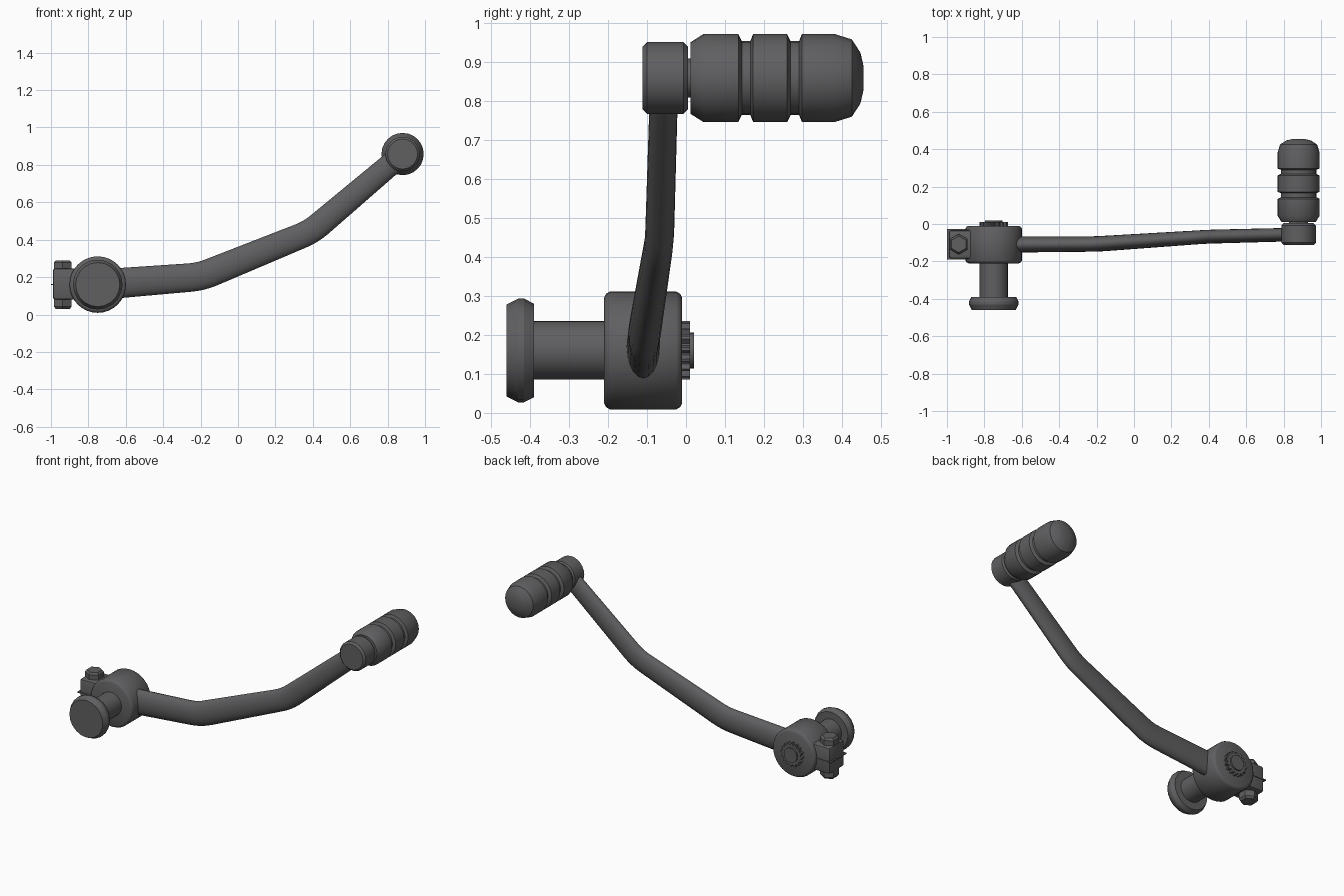
import bpy, bmesh
from math import sin, cos, pi, radians
from mathutils import Vector

cube = bpy.data.objects.get("Cube")
if cube:
    bpy.data.objects.remove(cube, do_unlink=True)

steel = bpy.data.materials.new("dark_grey_steel")
steel.use_nodes = True
GREY = (0.115, 0.115, 0.12, 1)
steel.diffuse_color = GREY
steel.node_tree.nodes["Principled BSDF"].inputs["Base Color"].default_value = GREY


def finish(name, bm, angle=35):
    """Turn a bmesh into a shaded object."""
    bmesh.ops.recalc_face_normals(bm, faces=bm.faces)
    mesh = bpy.data.meshes.new(name)
    bm.to_mesh(mesh)
    bm.free()
    mesh.materials.append(steel)
    mesh.shade_smooth()
    mesh.set_sharp_from_angle(angle=radians(angle))
    obj = bpy.data.objects.new(name, mesh)
    bpy.context.collection.objects.link(obj)
    return obj


def loft(name, rings, angle=35):
    """Skin a row of equal point rings and cap both ends."""
    bm = bmesh.new()
    loops = [[bm.verts.new(p) for p in ring] for ring in rings]
    n = len(loops[0])
    for a, b in zip(loops, loops[1:]):
        for i in range(n):
            j = (i + 1) % n
            bm.faces.new((a[i], a[j], b[j], b[i]))
    bm.faces.new(loops[0])
    bm.faces.new(loops[-1])
    return finish(name, bm, angle)


def turned(name, centre, profile, sides=32, axis="y", radial=lambda i: 1, angle=35):
    """Turn (position, radius) pairs about an axis through centre."""
    cx, c2 = centre
    rings = []
    for pos, r in profile:
        ring = []
        for i in range(sides):
            t = 2 * pi * i / sides + pi / 2
            u, v = r * radial(i) * cos(t), r * radial(i) * sin(t)
            ring.append((cx + u, pos, c2 + v) if axis == "y" else (cx + u, c2 + v, pos))
        rings.append(ring)
    return loft(name, rings, angle)


def block(name, lo, hi, bevel=0):
    bm = bmesh.new()
    bmesh.ops.create_cube(bm, size=1)
    for v in bm.verts:
        v.co = [(a + b) / 2 + c * (b - a) for a, b, c in zip(lo, hi, v.co)]
    if bevel:
        bmesh.ops.bevel(bm, geom=bm.edges[:], offset=bevel, segments=2,
                        profile=0.5, affect="EDGES")
    return finish(name, bm)


# Clamp hub with its shaft, flange and splined end
HUB = (-0.75, 0.16)
turned("clamp_hub", HUB, [(-0.21, 0.135), (-0.205, 0.145), (-0.195, 0.151),
                          (-0.025, 0.151), (-0.015, 0.145), (-0.01, 0.135)])
turned("shaft", HUB, [(-0.42, 0.075), (-0.15, 0.075)])
turned("shaft_flange", HUB, [(-0.46, 0.118), (-0.43, 0.133), (-0.415, 0.133),
                             (-0.39, 0.12)], 20, angle=25)
turned("shaft_spline", HUB, [(-0.05, 0.075), (0.01, 0.075)], 64,
       radial=lambda i: 1 if i % 4 < 2 else 0.84)
turned("shaft_tip", HUB, [(0, 0.046), (0.02, 0.046)], 24)

# Clamp ears, split plate and pinch bolt
block("clamp_ears", (-0.99, -0.185, 0.08), (-0.8, -0.033, 0.247), 0.014)
block("clamp_split_plate", (-1, -0.19, 0.157), (-0.85, -0.028, 0.164))
BOLT = (-0.937, -0.108)
turned("bolt_head", BOLT, [(0.24, 0.055), (0.277, 0.055), (0.29, 0.044)], 6, "z", angle=20)
turned("bolt_nut", BOLT, [(0.03, 0.044), (0.043, 0.055), (0.09, 0.055)], 6, "z", angle=20)

# Lever arm: centre, half height and half thickness at the ends and bends
stations = [(Vector((-0.7, -0.11, 0.163)), 0.081, 0.043),
            (Vector((-0.2, -0.107, 0.202)), 0.076, 0.041),
            (Vector((0.39, -0.068, 0.442)), 0.068, 0.037),
            (Vector((0.865, -0.056, 0.845)), 0.06, 0.036)]
path = [stations[0]]
for k in (1, 2):
    prev, mid, nxt = stations[k - 1:k + 2]
    a = mid[0] + (prev[0] - mid[0]).normalized() * 0.06
    b = mid[0] + (nxt[0] - mid[0]).normalized() * 0.06
    for s in range(5):
        t = s / 4
        point = a * (1 - t) ** 2 + mid[0] * 2 * t * (1 - t) + b * t * t
        path.append((point, mid[1], mid[2]))
path.append(stations[-1])

rings = []
for k, (point, high, thick) in enumerate(path):
    along = path[min(k + 1, len(path) - 1)][0] - path[max(k - 1, 0)][0]
    up = along.cross(Vector((0, -1, 0))).normalized()
    up = -up if up.z < 0 else up
    side = along.cross(up).normalized()
    rings.append([point + up * high * cos(2 * pi * i / 20)
                  + side * thick * sin(2 * pi * i / 20) for i in range(20)])
loft("lever_arm", rings, 40)

# Pedal boss, pin and grooved rubber
PEDAL = (0.88, 0.858)
turned("pedal_boss", PEDAL, [(-0.112, 0.08), (-0.1, 0.092), (-0.007, 0.092), (0.005, 0.08)], 24)
turned("pedal_pin", PEDAL, [(-0.01, 0.05), (0.03, 0.05)], 16)
rubber = [(0.012, 0.092), (0.045, 0.113)]
for groove in (0.154, 0.279):
    rubber += [(groove - 0.02, 0.113), (groove - 0.011, 0.095),
               (groove + 0.011, 0.095), (groove + 0.018, 0.113)]
rubber += [(0.38, 0.113), (0.425, 0.099), (0.447, 0.065), (0.455, 0.03)]
turned("pedal_rubber", PEDAL, rubber, 24)
